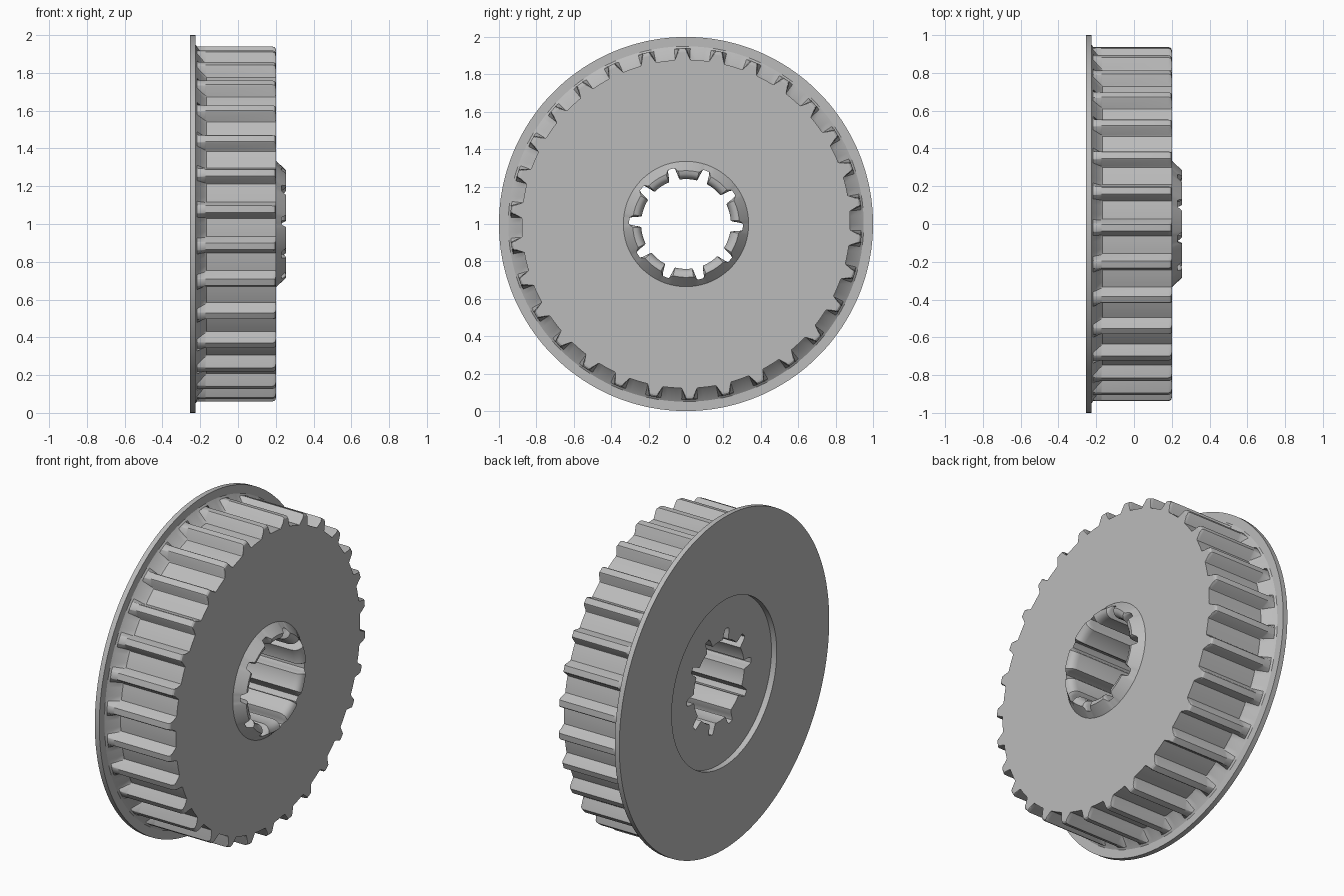
import bpy, bmesh, math

cube = bpy.data.objects.get("Cube")
if cube:
    bpy.data.objects.remove(cube, do_unlink=True)

grey = bpy.data.materials.new("plain_grey")
grey.use_nodes = True
colour = (0.5, 0.5, 0.5, 1)
grey.diffuse_color = colour
grey.node_tree.nodes["Principled BSDF"].inputs["Base Color"].default_value = colour


def sweep(name, samples, rings):
    """Closed ring solid about the x axis.
    samples: (angle in degrees, blend); each ring: low (x, r) and high (x, r)."""
    bm = bmesh.new()
    loops = []
    for low, high in rings:
        loop = []
        for angle, blend in samples:
            x = low[0] + (high[0] - low[0]) * blend
            r = low[1] + (high[1] - low[1]) * blend
            a = math.radians(angle)
            loop.append(bm.verts.new((x, r * math.sin(a), 1 + r * math.cos(a))))
        loops.append(loop)
    n = len(samples)
    for k, loop in enumerate(loops):
        following = loops[(k + 1) % len(loops)]
        for i in range(n):
            j = (i + 1) % n
            bm.faces.new((loop[i], loop[j], following[j], following[i]))
    bmesh.ops.recalc_face_normals(bm, faces=bm.faces)
    mesh = bpy.data.meshes.new(name)
    bm.to_mesh(mesh)
    bm.free()
    mesh.materials.append(grey)
    obj = bpy.data.objects.new(name, mesh)
    bpy.context.collection.objects.link(obj)
    bpy.ops.object.select_all(action='DESELECT')
    obj.select_set(True)
    bpy.context.view_layer.objects.active = obj
    bpy.ops.object.shade_smooth_by_angle(angle=math.radians(28))
    return obj


def plain(x, r):
    return (x, r), (x, r)


def toothed(x, root, tip):
    return (x, root), (x, tip)


FACE, FLANGE_FRONT, BACK = 0.2, -0.225, -0.255
FLOOR = -0.22

# Flange: thin disc with a wide opening at the back
sweep("flange", [(a, 0) for a in range(0, 360, 2)], [
    plain(FLANGE_FRONT, 0.945), plain(FLANGE_FRONT, 1), plain(BACK, 1),
    plain(BACK, 0.5), plain(-0.2, 0.5), plain(-0.2, 0.9)])

# Drum: thirty tapered teeth, sloping up to the flange between them
tooth = [(-2.9, 0), (-2.6, 0.08), (-1.4, 0.92), (-1.1, 1), (0, 1), (1.1, 1),
         (1.4, 0.92), (2.6, 0.08), (2.9, 0), (4.5, 0), (6, 0), (7.5, 0)]
teeth = [(12 * k - 1.2 + a, h) for k in range(30) for a, h in tooth]
sweep("toothed_drum", teeth, [
    plain(FLANGE_FRONT, 0.95), toothed(-0.217, 0.937, 0.94),
    toothed(-0.178, 0.886, 0.94), toothed(-0.168, 0.878, 0.94),
    toothed(0.18, 0.878, 0.94), toothed(0.191, 0.878, 0.937),
    toothed(0.198, 0.878, 0.93), toothed(FACE, 0.878, 0.922),
    toothed(FACE, 0.874, 0.917), plain(FACE, 0.8), plain(FACE, 0.33),
    plain(0.1, 0.33), plain(FLANGE_FRONT, 0.6)])

# Hub: bevelled boss with ten slots through a rounded bore
slots = []
for k in range(10):
    for d in range(-18, 18):
        t = min(1, max(0, (7 - abs(d)) / 4))
        slots.append((36 * k - 15 + d, t * t * (3 - 2 * t)))
slot_r = 0.304
mouth = (0.23, slot_r)
sweep("hub", slots, [
    plain(FACE - 0.01, 0.335), plain(FACE, 0.335),
    ((0.255, 0.285), mouth), ((0.252, 0.267), mouth), ((0.243, 0.254), mouth),
    ((0.23, 0.245), (0.229, slot_r)), ((0.21, 0.24), (0.21, slot_r)),
    ((FLOOR, 0.24), (FLOOR, slot_r)), plain(FLOOR, 0.34), plain(FLOOR, 0.5),
    plain(-0.2, 0.5), plain(-0.2, 0.335)])
